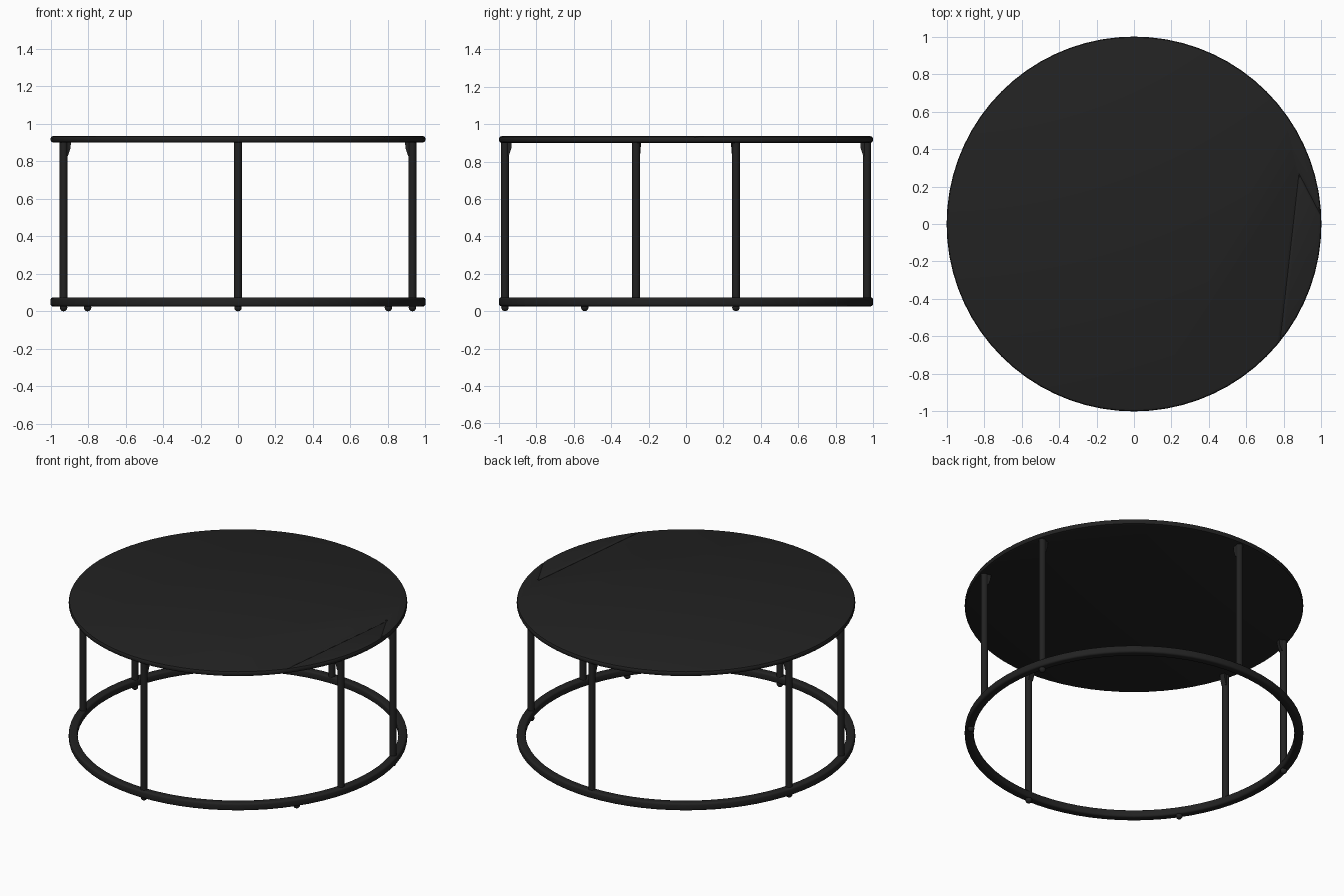
import bpy, bmesh
from math import sin, cos, pi, radians, atan2, hypot
from mathutils import Matrix, Vector

if "Cube" in bpy.data.objects:
    bpy.data.objects.remove(bpy.data.objects["Cube"], do_unlink=True)

COLOUR = (0.016, 0.016, 0.016, 1)
black = bpy.data.materials.new("matt black")
black.use_nodes = True
black.diffuse_color = COLOUR
shader = black.node_tree.nodes["Principled BSDF"]
shader.inputs["Base Color"].default_value = COLOUR
shader.inputs["Roughness"].default_value = 0.7


def finish(bm, name, smooth=True):
    bmesh.ops.recalc_face_normals(bm, faces=bm.faces)
    mesh = bpy.data.meshes.new(name)
    bm.to_mesh(mesh)
    bm.free()
    mesh.materials.append(black)
    obj = bpy.data.objects.new(name, mesh)
    bpy.context.collection.objects.link(obj)
    if smooth:
        shade(obj)
    return obj


def activate(obj):
    bpy.ops.object.select_all(action='DESELECT')
    obj.select_set(True)
    bpy.context.view_layer.objects.active = obj


def shade(obj):
    activate(obj)
    bpy.ops.object.shade_smooth_by_angle(angle=radians(35))


def lathe(name, profile, closed, steps=72, smooth=True):
    """Spin an (r, z) profile around the z axis."""
    bm = bmesh.new()
    rings = [[bm.verts.new((r * cos(2 * pi * i / steps), r * sin(2 * pi * i / steps), z))
              for r, z in profile] for i in range(steps)]
    n = len(profile)
    for a, b in zip(rings, rings[1:] + rings[:1]):
        for j in range(n if closed else n - 1):
            k = (j + 1) % n
            bm.faces.new((a[j], b[j], b[k], a[k]))
    if not closed:
        bm.faces.new([ring[0] for ring in rings])
        bm.faces.new([ring[-1] for ring in rings])
    return finish(bm, name, smooth)


# Round top with softened rim
top = lathe("table_top", [(0.985, 0.9), (0.996, 0.904), (1, 0.912), (1, 0.924),
                          (0.996, 0.932), (0.985, 0.936)], False, smooth=False)

# Shallow creases marking the triangular flap at the side of the top
corners = [(0.78, -0.62), (0.88, 0.27), (1.02, 0.0)]
for (x0, y0), (x1, y1) in zip(corners, corners[1:]):
    bm = bmesh.new()
    length = hypot(x1 - x0, y1 - y0)
    place = (Matrix.Translation(((x0 + x1) / 2, (y0 + y1) / 2, 0.94))
             @ Matrix.Rotation(atan2(y1 - y0, x1 - x0), 4, 'Z')
             @ Matrix.Diagonal((length, 0.026, 0.016, 1))
             @ Matrix.Rotation(pi / 4, 4, 'X'))
    bmesh.ops.create_cube(bm, size=1, matrix=place)
    cutter = finish(bm, "crease_cutter", False)
    cutter.hide_render = True
    activate(top)
    mod = top.modifiers.new("crease", 'BOOLEAN')
    mod.operation = 'DIFFERENCE'
    mod.object = cutter
    bpy.ops.object.modifier_apply(modifier=mod.name)
    bpy.data.objects.remove(cutter, do_unlink=True)
shade(top)

# Base ring with rounded square section
corner, section = 0.012, []
for i in range(16):
    quarter = i // 4
    a = quarter * pi / 2 + (i % 4) * pi / 6
    sx = 1 if quarter in (0, 3) else -1
    sz = 1 if quarter in (0, 1) else -1
    section.append((0.974 + sx * (0.026 - corner) + corner * cos(a),
                    0.05 + sz * (0.024 - corner) + corner * sin(a)))
lathe("base_ring", section, True)

# Six round legs, each with an inward weld wedge under the top
RADIUS = 0.968
for number, degrees in enumerate((-90, -16, 16, 90, 164, 196), 1):
    turn = Matrix.Rotation(radians(degrees), 4, 'Z')
    bm = bmesh.new()
    bmesh.ops.create_cone(bm, cap_ends=True, segments=16, radius1=0.021, radius2=0.021,
                          depth=0.86, matrix=turn @ Matrix.Translation((RADIUS, 0, 0.48)))
    finish(bm, f"leg_{number}")

    bm = bmesh.new()
    wedge = [(RADIUS, 0.905), (RADIUS - 0.036, 0.905), (RADIUS - 0.034, 0.87),
             (RADIUS - 0.02, 0.83), (RADIUS, 0.83)]
    sides = [[bm.verts.new(turn @ Vector((r, y, z))) for r, z in wedge]
             for y in (-0.016, 0.016)]
    bm.faces.new(sides[0])
    bm.faces.new(sides[1])
    for j in range(len(wedge)):
        k = (j + 1) % len(wedge)
        bm.faces.new((sides[0][j], sides[0][k], sides[1][k], sides[1][j]))
    finish(bm, f"leg_weld_{number}")

# Five small rounded feet under the ring
for number, degrees in enumerate((-90, -34, 16, 164, 214), 1):
    a = radians(degrees)
    bm = bmesh.new()
    bmesh.ops.create_uvsphere(bm, u_segments=16, v_segments=8, radius=0.02,
                              matrix=Matrix.Translation((RADIUS * cos(a), RADIUS * sin(a), 0.02)))
    finish(bm, f"foot_{number}")
